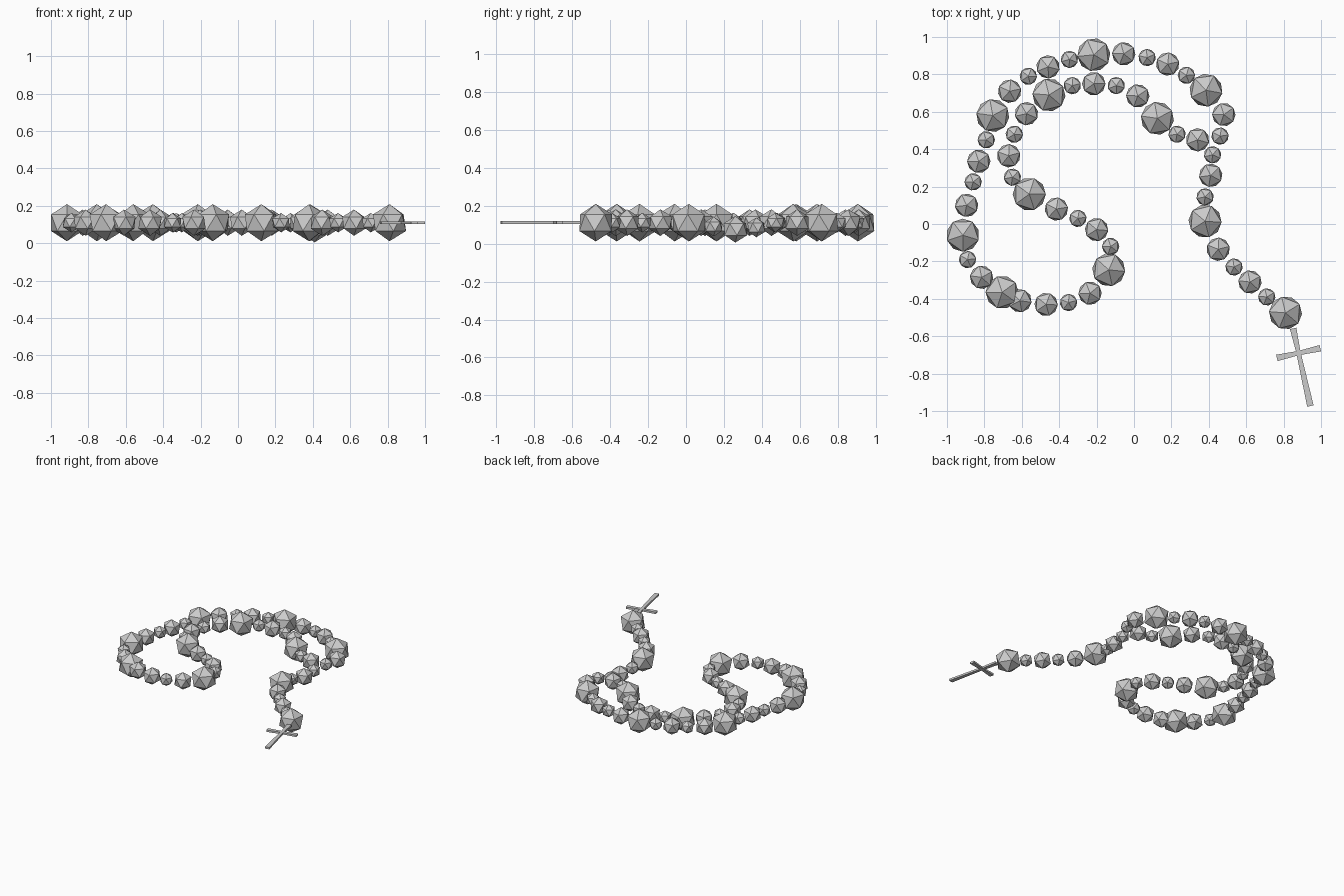
import bpy, bmesh, math
from mathutils import Vector, Matrix

if "Cube" in bpy.data.objects:
    bpy.data.objects.remove(bpy.data.objects["Cube"])

RADIUS = {"L": 0.099, "m": 0.070, "s": 0.052}
Z = 0.11

# bead strands: name, size sequence, centres seen from above
outer = ("outer_strand", "smLsmsmLsmsmLsmsmLsmL", [
    (.46, .47), (.48, .585), (.385, .715), (.28, .795), (.18, .855), (.07, .89), (-.055, .91),
    (-.215, .905), (-.345, .88), (-.46, .84), (-.565, .79), (-.665, .71), (-.755, .58),
    (-.79, .45), (-.83, .335), (-.86, .225), (-.895, .10), (-.915, -.06), (-.89, -.19),
    (-.815, -.285), (-.705, -.365)])
inner = ("inner_strand", "mmsmLsmsmLsmsmLsmsmLsm", [
    (-.61, -.41), (-.47, -.43), (-.35, -.42), (-.235, -.37), (-.135, -.245), (-.125, -.12),
    (-.20, -.03), (-.30, .03), (-.415, .08), (-.56, .16), (-.65, .25), (-.67, .365),
    (-.64, .48), (-.575, .59), (-.455, .69), (-.33, .74), (-.215, .75), (-.095, .74),
    (.02, .685), (.125, .565), (.23, .48), (.34, .45)])
tail = ("tail_strand", "smsLmsmsL", [
    (.42, .37), (.41, .26), (.38, .145), (.38, .015), (.45, -.135), (.535, -.23),
    (.62, -.31), (.71, -.39), (.81, -.475)])
# the strand sags just below the junction
SAG = {("tail_strand", 0): .085, ("tail_strand", 1): .075, ("tail_strand", 2): .09}


def finish(name, bm):
    mesh = bpy.data.meshes.new(name)
    bm.to_mesh(mesh)
    bm.free()
    bpy.context.collection.objects.link(bpy.data.objects.new(name, mesh))


def strand(name, sizes, points):
    # one icosahedral bead per point, turned along the strand
    bm = bmesh.new()
    for i, (size, p) in enumerate(zip(sizes, points)):
        a, b = points[max(i - 1, 0)], points[min(i + 1, len(points) - 1)]
        turn = math.atan2(b[1] - a[1], b[0] - a[0])
        place = Matrix.Translation((p[0], p[1], SAG.get((name, i), Z))) @ Matrix.Rotation(turn, 4, "Z")
        bmesh.ops.create_icosphere(bm, subdivisions=1, radius=RADIUS[size], matrix=place)
    finish(name, bm)


for s in (outer, inner, tail):
    strand(*s)

# cross: four slightly flared arms around the crossing point
bm = bmesh.new()
centre = Vector((.88, -.69))
down = Vector((.063, -.283)).normalized()
side = Vector((-down.y, down.x))
c, e, t = .012, .0175, .0075      # half widths at crossing and tips, half thickness
top, bottom, arm = -.135, .29, .119
outline = [(top, -e), (top, e), (-c, c), (-e, arm), (e, arm), (c, c),
           (bottom, e), (bottom, -e), (c, -c), (e, -arm), (-e, -arm), (-c, -c)]
verts = [bm.verts.new((*(centre + down * u + side * v), Z - t)) for u, v in outline]
face = bm.faces.new(verts)
new = bmesh.ops.extrude_face_region(bm, geom=[face])["geom"]
bmesh.ops.translate(bm, verts=[g for g in new if isinstance(g, bmesh.types.BMVert)], vec=(0, 0, 2 * t))
bmesh.ops.recalc_face_normals(bm, faces=bm.faces)
finish("cross", bm)
